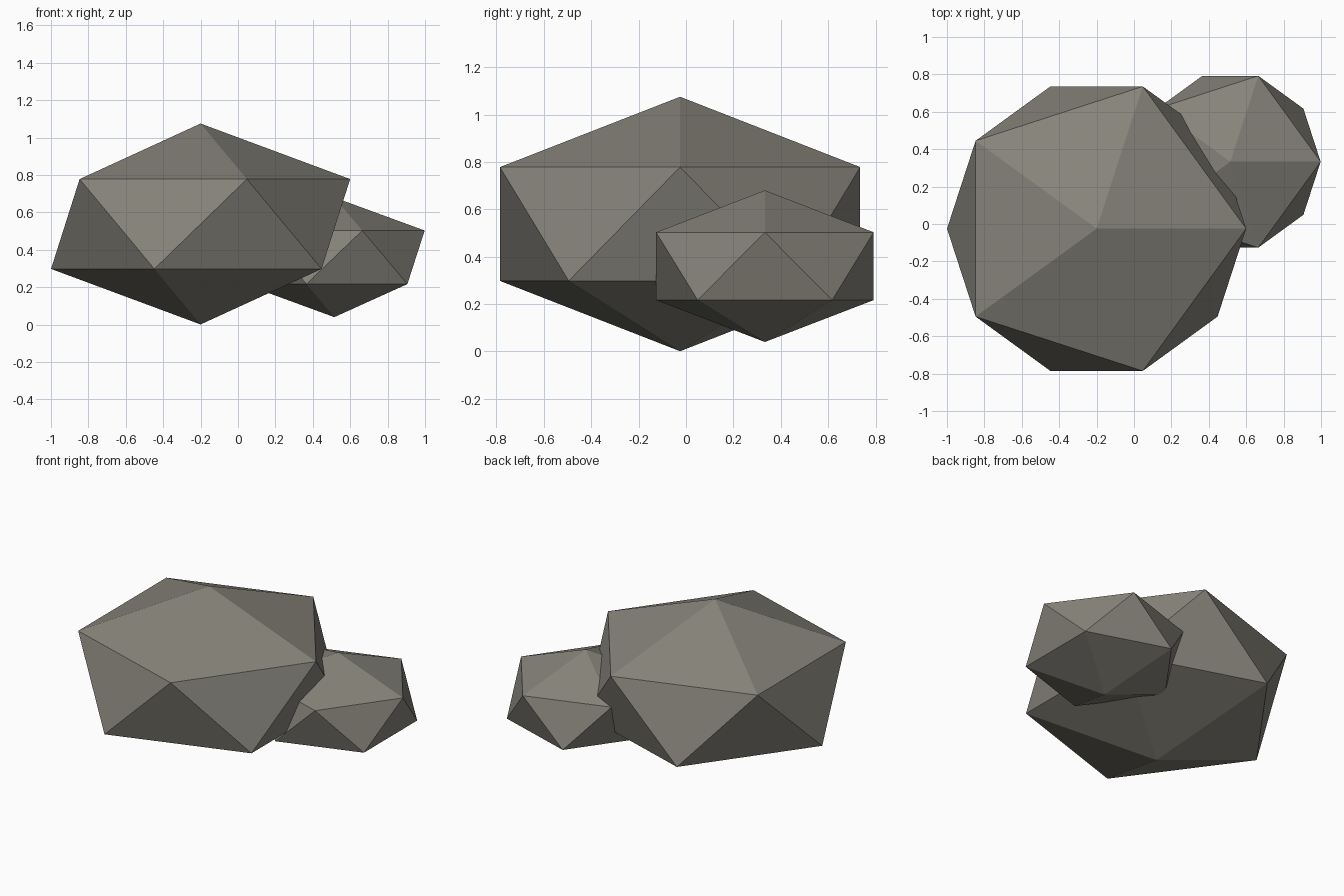
import bpy

# Remove the default cube
cube = bpy.data.objects.get("Cube")
if cube:
    bpy.data.objects.remove(cube, do_unlink=True)

# Warm grey stone
STONE = (0.24, 0.228, 0.195, 1.0)
stone = bpy.data.materials.new("warm grey stone")
stone.use_nodes = True
stone.diffuse_color = STONE
bsdf = next(n for n in stone.node_tree.nodes if n.type == "BSDF_PRINCIPLED")
bsdf.inputs["Base Color"].default_value = STONE
bsdf.inputs["Roughness"].default_value = 0.9


def add_rock(name, centre, radius, half_height):
    """A flat-shaded, squashed icosahedron."""
    bpy.ops.mesh.primitive_ico_sphere_add(subdivisions=1, radius=1, location=centre)
    rock = bpy.context.object
    rock.name = name
    rock.scale = (radius, radius, half_height)
    bpy.ops.object.transform_apply(location=False, rotation=False, scale=True)
    bpy.ops.object.shade_flat()
    rock.data.materials.append(stone)
    return rock


# Large boulder with a smaller one sunk into its back left side
add_rock("large_boulder", (-0.2, -0.025, 0.538), 0.894, 0.537)
add_rock("small_boulder", (0.515, 0.333, 0.36), 0.54, 0.32)
